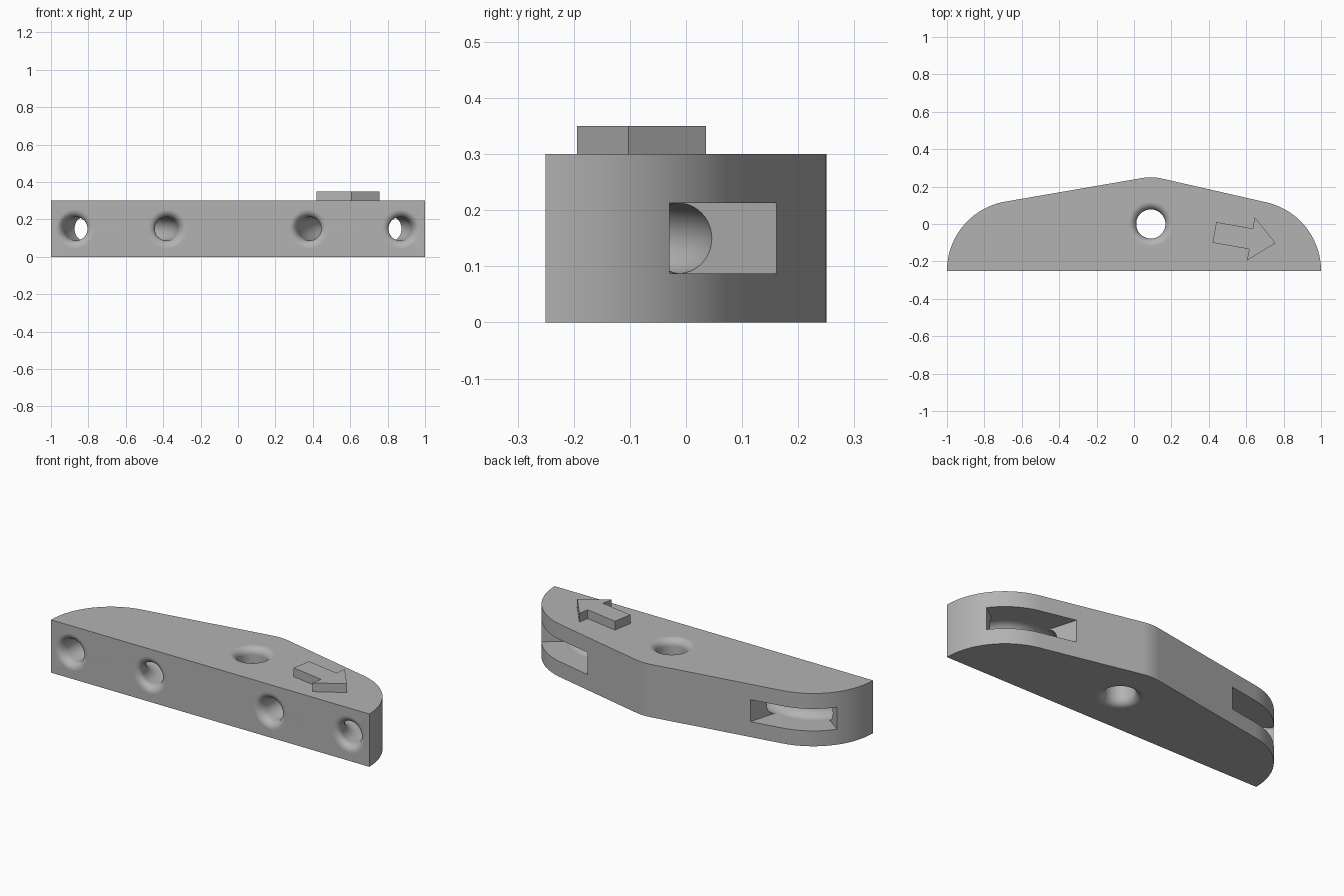
import bpy, bmesh
from math import sin, cos, pi, radians, sqrt, asin, atan2
from mathutils import Vector

HEIGHT, MID, FRONT = 0.30, 0.15, -0.25
LOBE_X, LOBE_R = 0.625, 0.375        # rounded ends
HUB_X, HUB_R = 0.09, 0.25            # rounded peak around the vertical hole
LOOP_R, TUBE_R, FLARE = 0.245, 0.063, 0.04
HOLE_R = 0.078

if "Cube" in bpy.data.objects:
    bpy.data.objects.remove(bpy.data.objects["Cube"], do_unlink=True)

gray = bpy.data.materials.new("plain_gray")
gray.use_nodes = True
color = (0.45, 0.45, 0.45, 1)
gray.diffuse_color = color
gray.node_tree.nodes["Principled BSDF"].inputs["Base Color"].default_value = color


def finish(name, bm):
    bmesh.ops.recalc_face_normals(bm, faces=bm.faces)
    mesh = bpy.data.meshes.new(name)
    bm.to_mesh(mesh)
    bm.free()
    mesh.materials.append(gray)
    obj = bpy.data.objects.new(name, mesh)
    bpy.context.collection.objects.link(obj)
    return obj


def prism(name, points, z0, z1):
    bm = bmesh.new()
    face = bm.faces.new([bm.verts.new((x, y, z0)) for x, y in points])
    top = bmesh.ops.extrude_face_region(bm, geom=[face])["geom"]
    verts = [v for v in top if isinstance(v, bmesh.types.BMVert)]
    bmesh.ops.translate(bm, verts=verts, vec=(0, 0, z1 - z0))
    return finish(name, bm)


def loft(name, rings, sides=48):
    """Tube through rings given as (centre, axis u, axis v, radius)."""
    bm = bmesh.new()
    loops = []
    for c, u, v, r in rings:
        angles = [2 * pi * i / sides for i in range(sides)]
        loops.append([bm.verts.new(c + u * (r * cos(a)) + v * (r * sin(a))) for a in angles])
    for a, b in zip(loops, loops[1:]):
        for i in range(sides):
            j = (i + 1) % sides
            bm.faces.new((a[i], a[j], b[j], b[i]))
    bm.faces.new(loops[0])
    bm.faces.new(loops[-1])
    return finish(name, bm)


def arc(cx, cy, r, start, end, steps):
    span = [start + (end - start) * i / steps for i in range(steps + 1)]
    return [(cx + r * cos(a), cy + r * sin(a)) for a in span]


def flared(radius, depth):
    """Radius of a hole with a rounded mouth, at a depth below the surface."""
    if depth >= FLARE:
        return radius
    return radius + FLARE - sqrt(max(0, FLARE ** 2 - (FLARE - depth) ** 2))


def cut(obj, cutter):
    cutter.hide_render = True
    mod = obj.modifiers.new("cut", "BOOLEAN")
    mod.operation, mod.solver, mod.object = "DIFFERENCE", "EXACT", cutter
    bpy.context.view_layer.objects.active = obj
    bpy.ops.object.modifier_apply(modifier=mod.name)
    bpy.data.objects.remove(cutter, do_unlink=True)


# Body outline: two end lobes and the hub joined by tangent lines
def tangent_angle(side):
    dx, dy = abs(HUB_X - side * LOBE_X), -FRONT
    slope = atan2(dy, dx) - asin((LOBE_R - HUB_R) / sqrt(dx * dx + dy * dy))
    return pi / 2 - side * slope


right, left = tangent_angle(1), tangent_angle(-1)
outline = (arc(LOBE_X, FRONT, LOBE_R, 0, right, 32)
           + arc(HUB_X, 0, HUB_R, right, left, 10)
           + arc(-LOBE_X, FRONT, LOBE_R, left, pi, 32))
body = prism("body", outline, 0, HEIGHT)

# Vertical hole with rounded mouths on both faces
X, Y, Z = Vector((1, 0, 0)), Vector((0, 1, 0)), Vector((0, 0, 1))
lip = [FLARE * (1 - cos(i * pi / 20)) for i in range(11)]
depths = [-0.02] + lip
heights = depths + [HEIGHT - d for d in reversed(depths)]
cut(body, loft("hole_cutter", [
    (Vector((HUB_X, 0, z)), X, Y, flared(HOLE_R, max(0, min(z, HEIGHT - z))))
    for z in heights]))

# Curved cord tunnels and the side slots that open them
for side in (1, -1):
    centre = Vector((side * LOBE_X, FRONT, MID))
    entry = [d / LOOP_R for d in lip]
    inner = [entry[-1] + (pi - 2 * entry[-1]) * i / 40 for i in range(1, 40)]
    turns = entry + inner + [pi - a for a in reversed(entry)]
    rings = []
    for a in turns:
        out = Vector((side * cos(a), sin(a), 0))
        depth = LOOP_R * min(a, pi - a)
        rings.append((centre + out * LOOP_R, out, Z, flared(TUBE_R, max(0, depth))))
    for i in (0, -1):
        c, u, v, r = rings[i]
        extra = (c - Y * 0.02, u, v, r)
        rings.insert(0 if i == 0 else len(rings), extra)
    cut(body, loft("tunnel_cutter", rings))

    a0, a1 = radians(36), radians(106)
    sector = arc(0, 0, LOOP_R, a0, a1, 28) + arc(0, 0, 0.46, a1, a0, 28)
    points = [(side * (LOBE_X + x), FRONT + y) for x, y in sector]
    half = TUBE_R - 0.0005
    cut(body, prism("slot_cutter", points, MID - half, MID + half))

# Raised direction arrow
along = Vector((cos(radians(-10)), sin(radians(-10))))
across = Vector((-along.y, along.x))
tail = Vector((0.43, -0.045))
shape = [(0, -0.056), (0.198, -0.056), (0.198, -0.117), (0.331, 0),
         (0.198, 0.117), (0.198, 0.056), (0, 0.056)]
prism("arrow", [tail + along * s + across * t for s, t in shape], HEIGHT, HEIGHT + 0.05)

# Smooth curved surfaces, keep the broad planes flat
bpy.ops.object.select_all(action="DESELECT")
body.select_set(True)
bpy.context.view_layer.objects.active = body
bpy.ops.object.shade_smooth_by_angle(angle=radians(30))
for poly in body.data.polygons:
    if poly.area > 0.03:
        poly.use_smooth = False
